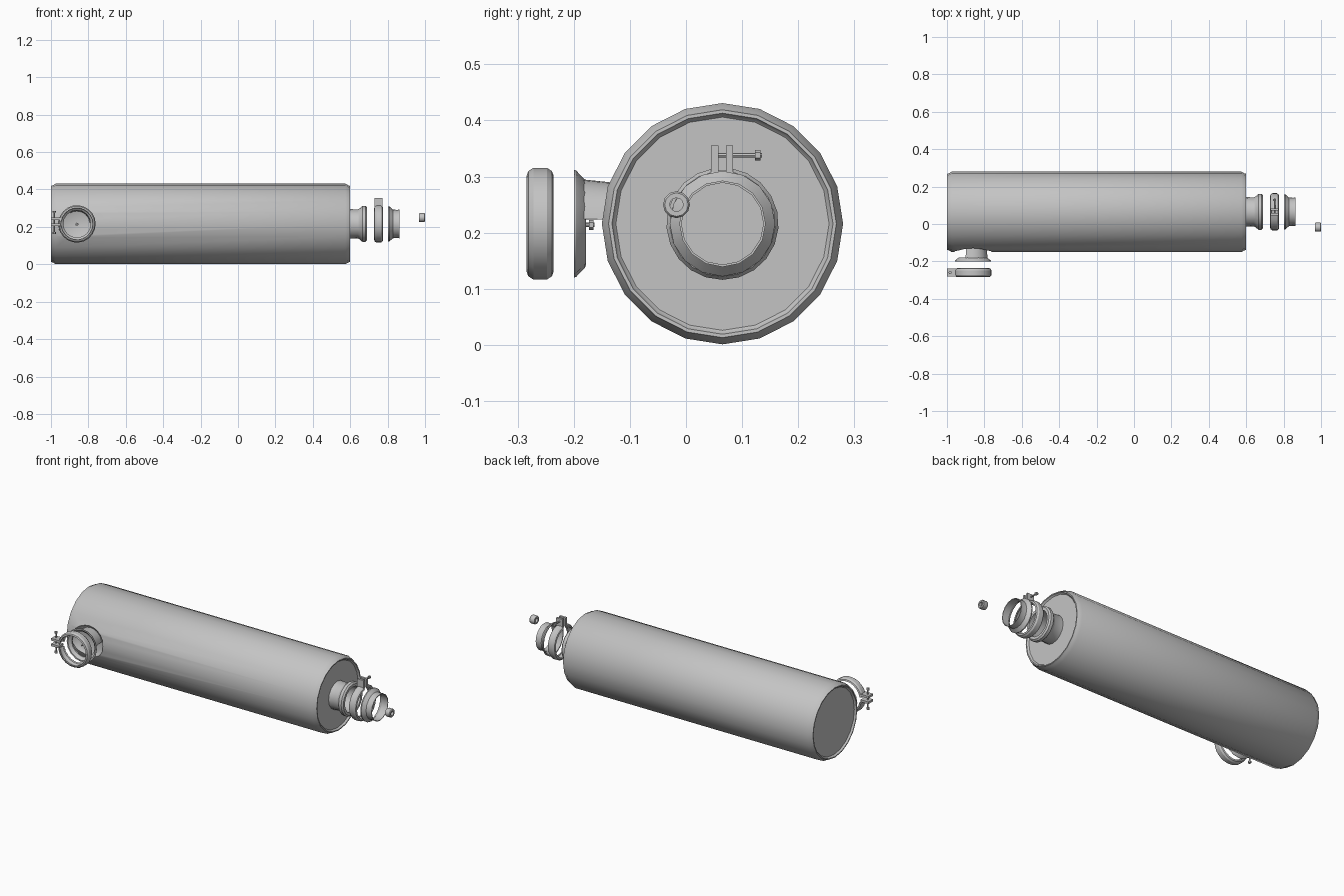
import bpy, bmesh
from math import sin, cos, radians, pi
from mathutils import Matrix, Vector

if "Cube" in bpy.data.objects:
    bpy.data.objects.remove(bpy.data.objects["Cube"])

GREY = (0.55, 0.55, 0.55, 1)
metal = bpy.data.materials.new("grey_metal")
metal.diffuse_color = GREY
metal.use_nodes = True
metal.node_tree.nodes["Principled BSDF"].inputs["Base Color"].default_value = GREY


def finish(name, bm, matrix):
    """Clean the mesh, place it and make it an object."""
    bmesh.ops.remove_doubles(bm, verts=bm.verts, dist=0.00001)
    bmesh.ops.transform(bm, matrix=matrix, verts=bm.verts)
    bmesh.ops.recalc_face_normals(bm, faces=bm.faces)
    mesh = bpy.data.meshes.new(name)
    bm.to_mesh(mesh)
    bm.free()
    mesh.materials.append(metal)
    obj = bpy.data.objects.new(name, mesh)
    bpy.context.collection.objects.link(obj)
    return obj


def smooth(obj):
    bpy.ops.object.select_all(action="DESELECT")
    obj.select_set(True)
    bpy.context.view_layer.objects.active = obj
    bpy.ops.object.shade_smooth_by_angle(angle=radians(32))


def lathe(name, profile, matrix, axis="X", sides=16, start=0, end=360, shade=True):
    """Turn a closed (along, radius) profile about an axis; angles run from straight up."""
    bm = bmesh.new()
    full = end - start == 360
    rings = []
    for i in range(sides if full else sides + 1):
        a = radians(start + (end - start) * i / sides)
        ring = []
        for t, r in profile:
            s, c = r * sin(a), r * cos(a)
            ring.append(bm.verts.new((t, s, c) if axis == "X" else (s, t, c)))
        rings.append(ring)
    n = len(profile)
    for i in range(sides):
        a, b = rings[i], rings[(i + 1) % len(rings)]
        for j in range(n):
            k = (j + 1) % n
            if profile[j][1] or profile[k][1]:
                bm.faces.new((a[j], a[k], b[k], b[j]))
    if not full:
        bm.faces.new(rings[0])
        bm.faces.new(rings[-1])
    obj = finish(name, bm, matrix)
    if shade:
        smooth(obj)
    return obj


def box(name, size, centre, matrix):
    bm = bmesh.new()
    bmesh.ops.create_cube(bm, size=1)
    bmesh.ops.transform(bm, matrix=Matrix.Translation(centre) @ Matrix.Diagonal((*size, 1)),
                        verts=bm.verts)
    return finish(name, bm, matrix)


def rod(name, t0, t1, r, matrix, sides=8):
    return lathe(name, [(t0, 0), (t0, r), (t1, r), (t1, 0)], matrix, "Y", sides)


def clamp(name, matrix, lugs, bolt, nuts):
    """Split V-band about local X with its lugs pointing along local Z."""
    half = [(0.024, 0.086), (0.021, 0.094), (0.012, 0.1)]
    inner = [(0.009, 0.095), (0.017, 0.09), (0.02, 0.083)]
    outer = [(-t, r) for t, r in half] + half[::-1]
    profile = outer + inner[::-1] + [(-t, r) for t, r in inner]
    lathe(name + "_band", profile, matrix, sides=20, start=9, end=351)
    for i, y in enumerate(lugs):
        box(f"{name}_lug_{i}", (0.042, 0.013, 0.05), (0, y, 0.114), matrix)
    up = matrix @ Matrix.Translation((0, 0, 0.122))
    rod(name + "_bolt", *bolt, 0.004, up)
    for i, y in enumerate(nuts):
        rod(f"{name}_nut_{i}", y - 0.005, y + 0.005, 0.009, up, 6)


AXIS = Matrix.Translation((0, 0.065, 0.216))
INLET = Matrix.Translation((-0.861, 0, 0.216))

# Main canister with rolled rims and recessed end plates
end_cap = [(0.79, 0), (0.79, 0.19), (0.795, 0.195), (0.8, 0.197), (0.8, 0.203),
           (0.79, 0.206), (0.775, 0.215)]
body = lathe("canister", [(-t, r) for t, r in end_cap] + end_cap[::-1],
             AXIS @ Matrix.Translation((-0.2, 0, 0)), sides=20, shade=False)

# Dished seat for the side inlet
cutter = lathe("inlet_cutter", [(-0.2, 0), (-0.2, 0.102), (-0.145, 0.1), (-0.128, 0.085),
               (-0.12, 0.072), (-0.12, 0)], INLET, "Y", 20, shade=False)
cutter.hide_render = True
cut = body.modifiers.new("inlet_seat", "BOOLEAN")
cut.operation = "DIFFERENCE"
cut.solver = "EXACT"
cut.object = cutter
bpy.context.view_layer.objects.active = body
bpy.ops.object.modifier_apply(modifier=cut.name)
bpy.data.objects.remove(cutter)
smooth(body)

# End outlet pipe with flared flange
lathe("outlet_pipe", [(0.585, 0.08), (0.64, 0.077), (0.65, 0.082), (0.665, 0.096),
      (0.682, 0.096), (0.69, 0.088), (0.69, 0.073), (0.585, 0.073)], AXIS)

# Loose flared adapter beyond the outlet clamp
lathe("outlet_adapter", [(0.803, 0.094), (0.809, 0.094), (0.828, 0.077), (0.85, 0.075),
      (0.863, 0.077), (0.863, 0.073), (0.825, 0.073), (0.803, 0.088)], AXIS)

# Small threaded collar
lathe("loose_collar", [(0.968, 0.022), (0.972, 0.024), (0.996, 0.024), (1.0, 0.021),
      (1.0, 0.012), (0.968, 0.012)], Matrix.Translation((0, -0.017, 0.25)), sides=12)

# Side inlet: flange ring, partial pipe wall and centre bolt
lathe("inlet_flange", [(-0.2, 0.096), (-0.196, 0.095), (-0.18, 0.078), (-0.178, 0.073),
      (-0.186, 0.073), (-0.2, 0.088)], INLET, "Y")
lathe("inlet_pipe_wall", [(-0.184, 0.079), (-0.118, 0.072), (-0.118, 0.068), (-0.184, 0.075)],
      INLET, "Y", 8, -30, 84)
pin = INLET @ Matrix.Translation((0, 0, -0.002))
rod("inlet_pin", -0.2, -0.163, 0.004, pin)
rod("inlet_pin_head", -0.173, -0.165, 0.009, pin, 6)

# Two band clamps, one on each port
clamp("outlet_clamp", Matrix.Translation((0.752, 0.065, 0.216)),
      (-0.0135, 0.0125), (-0.02, 0.07), (0.063,))
turn = Matrix(((0, 0, -1), (1, 0, 0), (0, -1, 0))).to_4x4()
clamp("inlet_clamp", Matrix.Translation((-0.861, -0.26, 0.216)) @ turn,
      (-0.028, 0.004), (-0.07, 0.053), (-0.065, 0.048))
